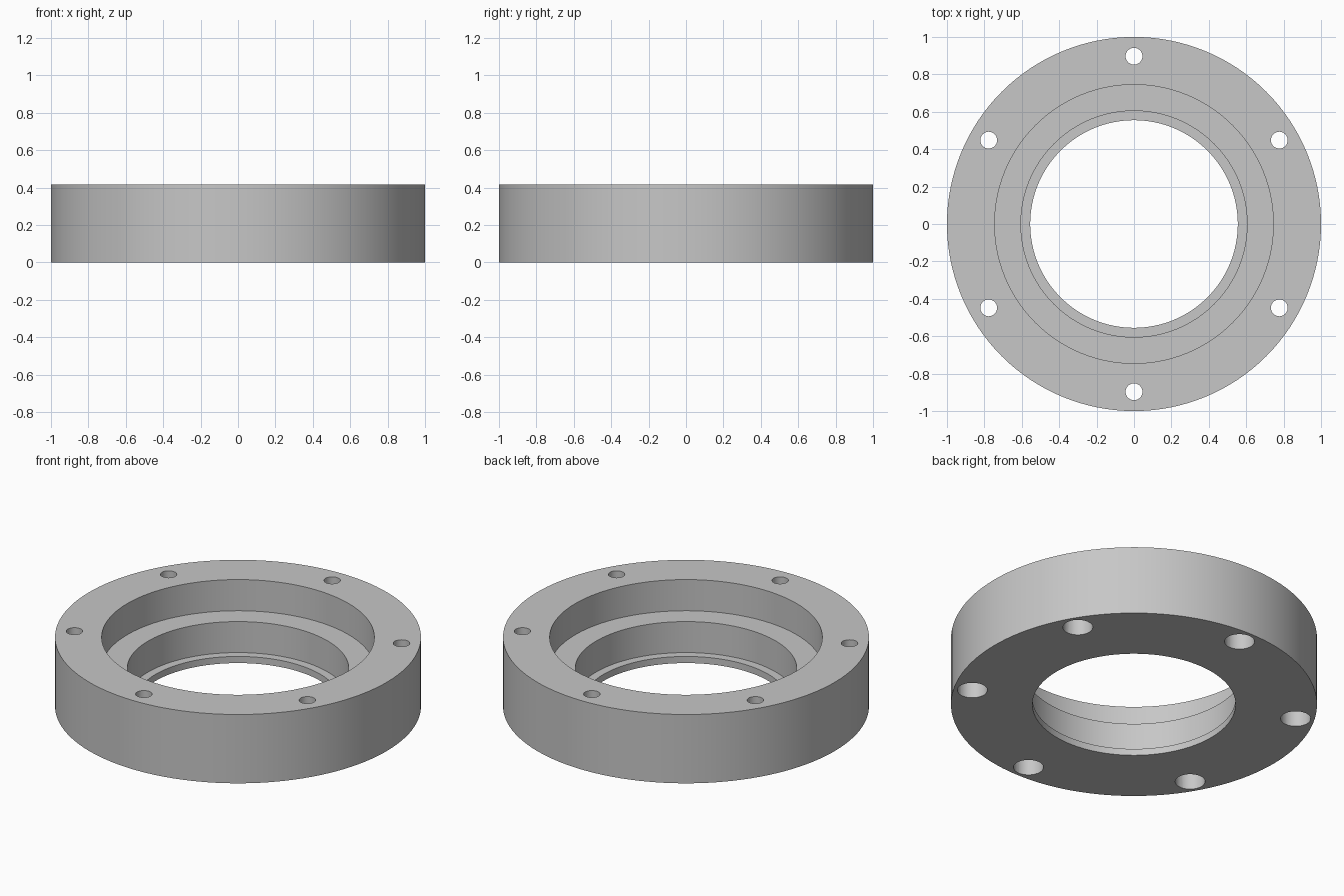
import bpy, bmesh, math
from mathutils import Matrix, Vector

cube = bpy.data.objects.get("Cube")
if cube:
    bpy.data.objects.remove(cube, do_unlink=True)

HEIGHT = 0.415
BOLT_CIRCLE = 0.897
HOLE_R, COUNTERBORE_R, COUNTERBORE_DEPTH = 0.045, 0.082, 0.18

grey = bpy.data.materials.new("plain grey")
grey.use_nodes = True
colour = (0.57, 0.57, 0.57, 1)
grey.diffuse_color = colour
grey.node_tree.nodes["Principled BSDF"].inputs["Base Color"].default_value = colour


def lathe(name, profile, segments, centres=((0, 0),)):
    """Revolve a closed (radius, z) profile around each vertical axis."""
    bm = bmesh.new()
    for cx, cy in centres:
        rings = []
        for r, z in profile:
            if r == 0:
                rings.append([bm.verts.new((cx, cy, z))] * segments)
            else:
                angles = [math.tau * i / segments for i in range(segments)]
                rings.append([bm.verts.new((cx + r * math.cos(a), cy + r * math.sin(a), z))
                              for a in angles])
        for k, ring in enumerate(rings):
            after = rings[(k + 1) % len(rings)]
            for i in range(segments):
                j = (i + 1) % segments
                corners = list(dict.fromkeys((ring[i], ring[j], after[j], after[i])))
                if len(corners) > 2:
                    bm.faces.new(corners)
    bmesh.ops.recalc_face_normals(bm, faces=bm.faces)
    mesh = bpy.data.meshes.new(name)
    bm.to_mesh(mesh)
    bm.free()
    mesh.materials.append(grey)
    obj = bpy.data.objects.new(name, mesh)
    bpy.context.collection.objects.link(obj)
    return obj


# Ring body: stepped bore with two ledges, the lowest a thin retaining lip
ring = lathe("flange_ring", [
    (1, 0), (1, HEIGHT),
    (0.745, HEIGHT), (0.745, 0.227),
    (0.605, 0.227), (0.605, 0.04),
    (0.555, 0.04), (0.555, 0),
], 128)

# Six bolt holes, counterbored from below
centres = [(BOLT_CIRCLE * math.cos(math.radians(30 + 60 * i)),
            BOLT_CIRCLE * math.sin(math.radians(30 + 60 * i))) for i in range(6)]
cutter = lathe("bolt_hole_cutter", [
    (0, -0.1), (COUNTERBORE_R, -0.1), (COUNTERBORE_R, COUNTERBORE_DEPTH),
    (HOLE_R, COUNTERBORE_DEPTH), (HOLE_R, HEIGHT + 0.1), (0, HEIGHT + 0.1),
], 32, centres)
cutter.hide_render = True

holes = ring.modifiers.new("bolt holes", "BOOLEAN")
holes.operation = "DIFFERENCE"
holes.solver = "EXACT"
holes.object = cutter

bpy.ops.object.select_all(action="DESELECT")
ring.select_set(True)
bpy.context.view_layer.objects.active = ring
bpy.ops.object.modifier_apply(modifier=holes.name)
bpy.data.objects.remove(cutter, do_unlink=True)

# Smooth round walls with crisp rims
bpy.ops.object.shade_smooth_by_angle(angle=math.radians(30))
